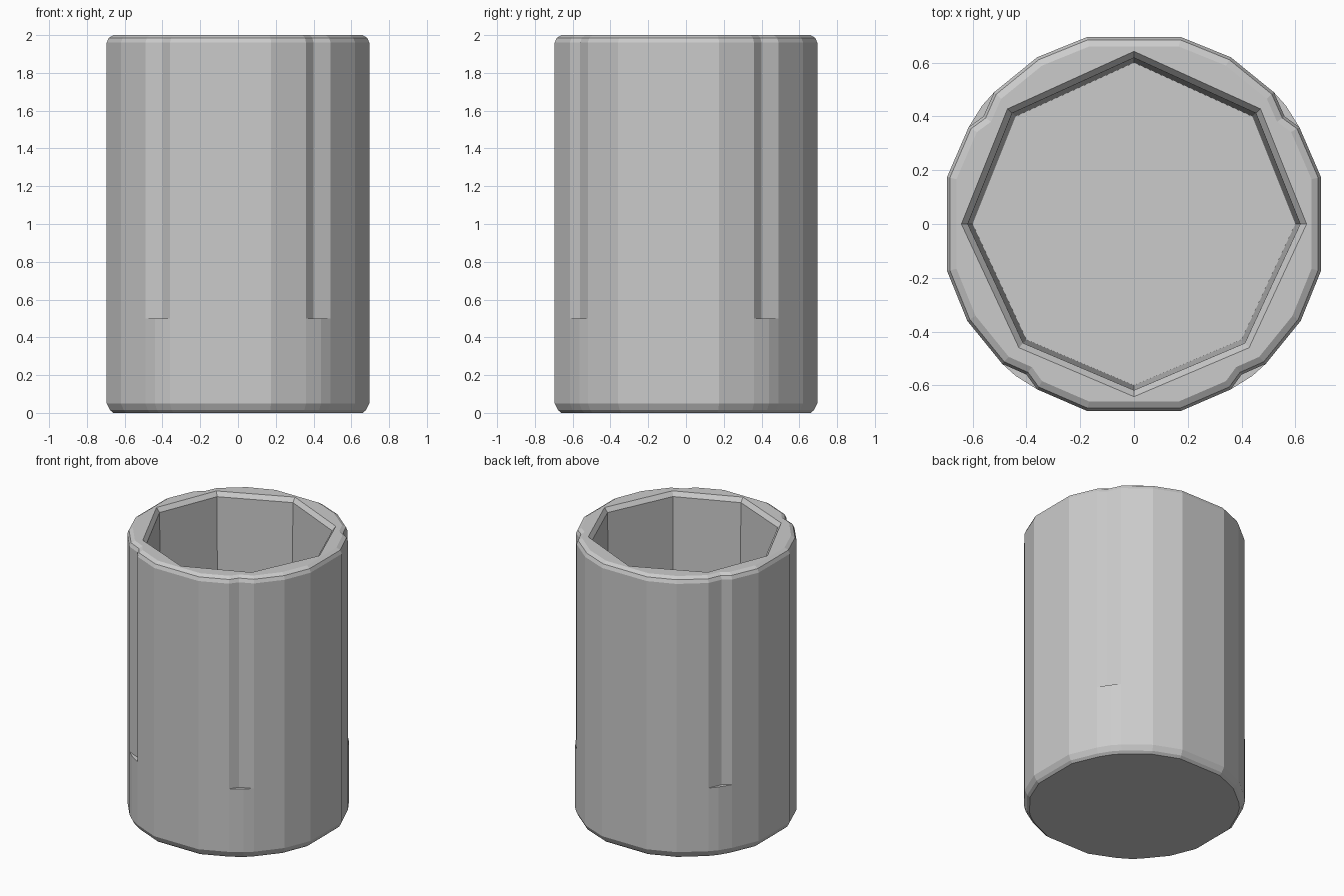
import bpy
import bmesh

cube = bpy.data.objects.get("Cube")
if cube:
    bpy.data.objects.remove(cube, do_unlink=True)

# Single grey material
grey = bpy.data.materials.new("light grey")
grey.use_nodes = True
colour = (0.6, 0.6, 0.6, 1)
grey.diffuse_color = colour
grey.node_tree.nodes["Principled BSDF"].inputs["Base Color"].default_value = colour


def outline(corner):
    """Four-flat rounded outline; corner is the point that a groove pushes in."""
    back = [(0.695, 0.175), (0.615, 0.36), corner, (0.52, 0.49), (0.36, 0.62), (0.175, 0.695)]
    front = [(y, -x) for x, y in back]
    right_half = front + back
    return right_half + [(-x, y) for x, y in reversed(right_half)]


full = outline((0.565, 0.44))
grooved = outline((0.56, 0.40))

# Octagonal cavity outline
half = [(0, -0.6), (0.4, -0.43), (0.6, 0), (0.44, 0.4), (0, 0.6)]
cavity = half + [(-x, y) for x, y in reversed(half[1:-1])]

bm = bmesh.new()


def ring(points, scale, z):
    return [bm.verts.new((x * scale, y * scale, z)) for x, y in points]


def skin(rings):
    for low, high in zip(rings, rings[1:]):
        n = len(low)
        for i in range(n):
            j = (i + 1) % n
            bm.faces.new((low[i], low[j], high[j], high[i]))


# Outer wall with softened ends and corner grooves above the thick base
floor_z = 0.5
outer = [ring(full, s, z) for s, z in ((0.95, 0), (0.975, 0.015), (1, 0.05), (1, floor_z))]
outer += [ring(grooved, s, z) for s, z in ((1, floor_z), (1, 1.96), (0.985, 1.985), (0.95, 2))]
skin(outer)
bm.faces.new(outer[0])

# Cavity wall and floor
inner = [ring(cavity, s, z) for s, z in ((1, floor_z), (1.03, 1.97), (1.07, 2))]
skin(inner)
bm.faces.new(inner[0])

# Flat rim between the outer wall and the cavity
rim_edges = [bm.edges.get((loop[i - 1], loop[i]))
             for loop in (outer[-1], inner[-1]) for i in range(len(loop))]
bmesh.ops.triangle_fill(bm, edges=rim_edges, use_beauty=True, normal=(0, 0, 1))

bmesh.ops.remove_doubles(bm, verts=bm.verts, dist=0.0005)
bmesh.ops.recalc_face_normals(bm, faces=bm.faces)

mesh = bpy.data.meshes.new("cup_body")
bm.to_mesh(mesh)
bm.free()
mesh.materials.append(grey)
cup = bpy.data.objects.new("cup_body", mesh)
bpy.context.collection.objects.link(cup)
